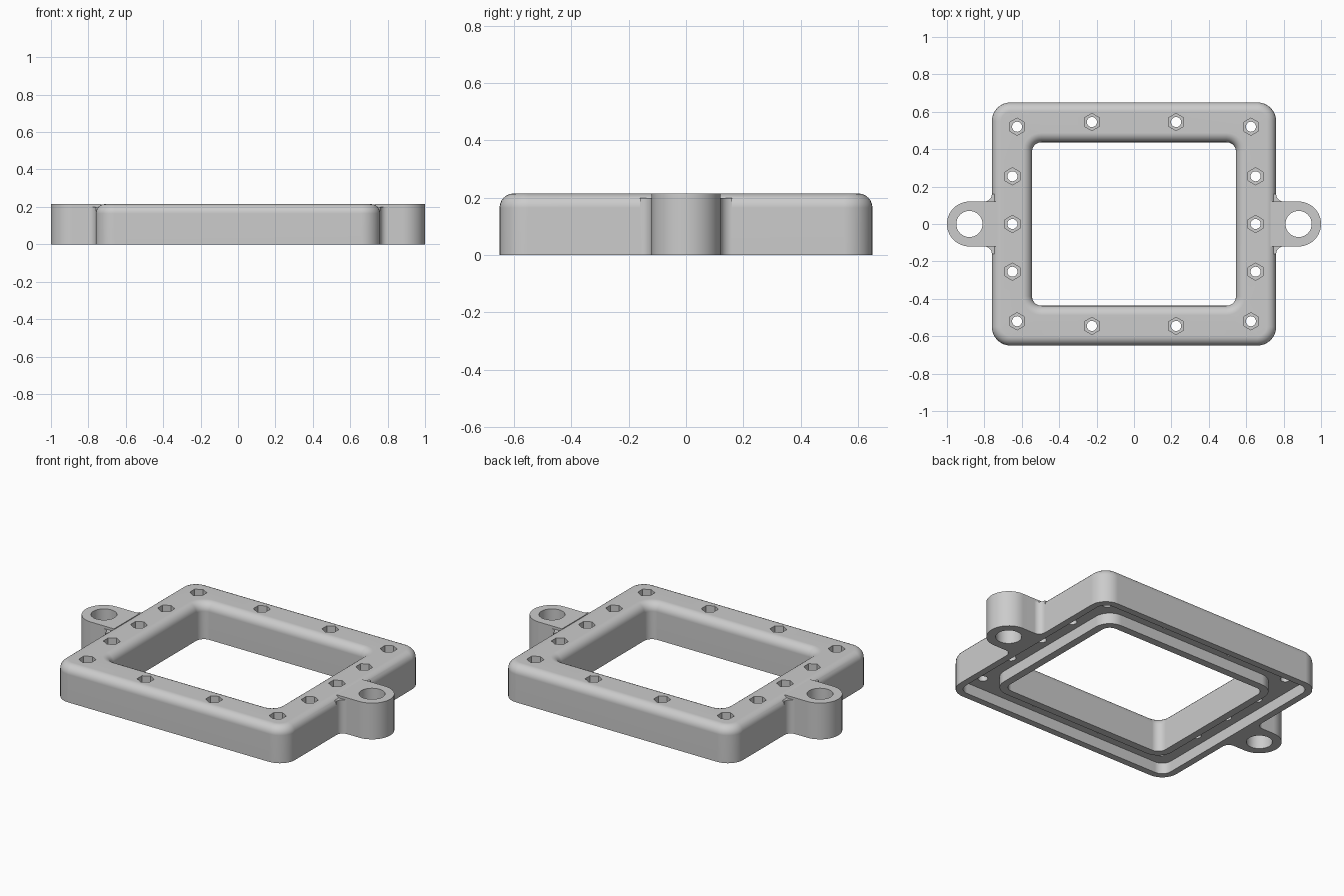
import bpy, bmesh, math
from math import sin, cos, pi

if "Cube" in bpy.data.objects:
    bpy.data.objects.remove(bpy.data.objects["Cube"])

H = 0.215          # overall height
F = 0.05           # edge rounding
CH = 0.065         # depth of the underside channel

grey = bpy.data.materials.new("grey")
grey.diffuse_color = (0.6, 0.6, 0.6, 1)
grey.use_nodes = True
grey.node_tree.nodes["Principled BSDF"].inputs["Base Color"].default_value = grey.diffuse_color


def finish(bm, name):
    bmesh.ops.recalc_face_normals(bm, faces=bm.faces)
    me = bpy.data.meshes.new(name)
    bm.to_mesh(me)
    bm.free()
    me.materials.append(grey)
    ob = bpy.data.objects.new(name, me)
    bpy.context.collection.objects.link(ob)
    return ob


def add_prism(bm, pts, z0, z1):
    lo = [bm.verts.new((x, y, z0)) for x, y in pts]
    hi = [bm.verts.new((x, y, z1)) for x, y in pts]
    bm.faces.new(lo[::-1])
    bm.faces.new(hi)
    n = len(pts)
    for i in range(n):
        j = (i + 1) % n
        bm.faces.new((lo[i], lo[j], hi[j], hi[i]))


def circle(cx, cy, r, n, start=0.0):
    return [(cx + r * cos(start + 2 * pi * i / n), cy + r * sin(start + 2 * pi * i / n))
            for i in range(n)]


def rounded_rect(hx, hy, r, seg=8):
    pts = []
    for k, (sx, sy) in enumerate([(1, 1), (-1, 1), (-1, -1), (1, -1)]):
        for i in range(seg + 1):
            a = pi / 2 * (k + i / seg)
            pts.append((sx * (hx - r) + r * cos(a), sy * (hy - r) + r * sin(a)))
    return pts


def outer(d):      # outline moved inwards by d
    return rounded_rect(0.76 - d, 0.65 - d, 0.10 - d)


def inner(d):      # opening moved outwards by d
    return rounded_rect(0.545 + d, 0.437 + d, 0.05 + d)


def boolean(target, tool, op):
    m = target.modifiers.new("cut", 'BOOLEAN')
    m.object, m.operation, m.solver = tool, op, 'EXACT'
    bpy.context.view_layer.objects.active = target
    bpy.ops.object.modifier_apply(modifier=m.name)
    bpy.data.objects.remove(tool)


# Frame: closed cross-section swept round the rounded rectangle
steps = [i / 6 * pi / 2 for i in range(7)]
rings = [(outer(0), 0)]
rings += [(outer(F - F * cos(a)), H - F + F * sin(a)) for a in steps]
rings += [(inner(F - F * sin(a)), H - F + F * cos(a)) for a in steps]
rings += [(inner(0), 0), (inner(0.045), 0), (inner(0.045), CH),
          (outer(0.04), CH), (outer(0.04), 0)]
bm = bmesh.new()
loops = [[bm.verts.new((x, y, z)) for x, y in pts] for pts, z in rings]
for a, b in zip(loops, loops[1:] + loops[:1]):
    for i in range(len(a)):
        j = (i + 1) % len(a)
        bm.faces.new((a[i], a[j], b[j], b[i]))
frame = finish(bm, "frame")

for s in (1, -1):
    # Mounting lug with a round end
    end = [(s * (0.88 + 0.12 * cos(a)), 0.12 * sin(a))
           for a in [pi * (i / 24 - 0.5) for i in range(25)]]
    bm = bmesh.new()
    add_prism(bm, [(s * 0.73, -0.12)] + end + [(s * 0.73, 0.12)], 0, H)
    boolean(frame, finish(bm, "lug"), 'UNION')
    # Concave fillets between lug and frame
    for t in (1, -1):
        arc = [(s * (0.80 - 0.04 * sin(a)), t * (0.16 - 0.04 * cos(a))) for a in steps]
        bm = bmesh.new()
        add_prism(bm, [(s * 0.735, t * 0.11), (s * 0.80, t * 0.11)] + arc
                  + [(s * 0.735, t * 0.16)], 0, 0.2)
        boolean(frame, finish(bm, "lug_fillet"), 'UNION')

# Bolt holes with hexagonal nut pockets, and the lug holes
spots = [(sx * x, sy * y) for x, y in [(0.625, 0.52), (0.225, 0.545), (0.65, 0.255)]
         for sx in (1, -1) for sy in (1, -1)] + [(0.65, 0), (-0.65, 0)]
bm = bmesh.new()
for x, y in spots:
    add_prism(bm, circle(x, y, 0.046, 6, pi / 2), H - 0.06, H + 0.1)
boolean(frame, finish(bm, "nut_pockets"), 'DIFFERENCE')
bm = bmesh.new()
for x, y in spots:
    add_prism(bm, circle(x, y, 0.027, 20), -0.1, H + 0.1)
for s in (1, -1):
    add_prism(bm, circle(s * 0.88, 0, 0.07, 40), -0.1, H + 0.1)
boolean(frame, finish(bm, "round_holes"), 'DIFFERENCE')

# Smooth curves, crisp edges
bpy.ops.object.select_all(action='DESELECT')
frame.select_set(True)
bpy.context.view_layer.objects.active = frame
bpy.ops.object.shade_smooth_by_angle(angle=math.radians(30))
wn = frame.modifiers.new("even_shading", 'WEIGHTED_NORMAL')
wn.keep_sharp = True
